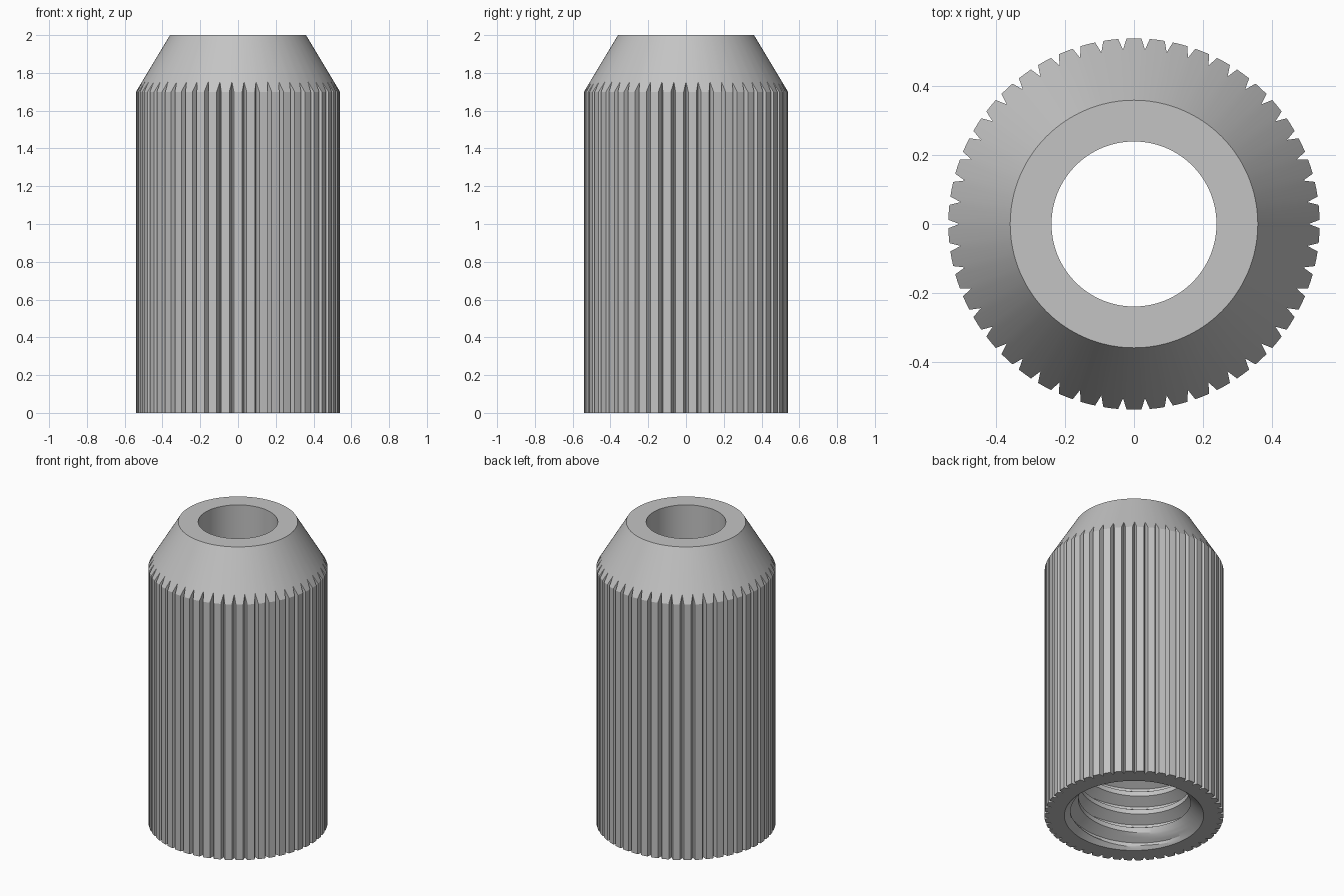
import bpy, bmesh, math

cube = bpy.data.objects.get("Cube")
if cube:
    bpy.data.objects.remove(cube, do_unlink=True)

# Main dimensions
TEETH = 50
R_OUT, R_ROOT, R_TOP, R_BORE = 0.54, 0.508, 0.36, 0.24
HEIGHT, SHOULDER = 2.0, 1.7
R_MOUTH, PITCH, THREAD_TOP = 0.42, 0.125, 1.4
CREST, ROOT = 0.335, 0.40
STEP = math.tau / TEETH
HALF_TOOTH = 0.32 * STEP


def cone_z(r):
    """Height of the conical nose at radius r."""
    return HEIGHT - (r - R_TOP) * (HEIGHT - SHOULDER) / (R_OUT - R_TOP)


def thread_radius(t):
    """Trapezoid thread profile, t running 0 to 1 over one pitch."""
    if t < 0.25:
        return CREST
    rise = min((t - 0.25) / 0.31, (1 - t) / 0.31, 1)
    return CREST + (ROOT - CREST) * rise


# Angles and radii round the knurl: three points per tooth and one groove root
stations = []
for i in range(TEETH):
    middle = (i + 0.5) * STEP
    stations += [(i * STEP, R_ROOT), (middle - HALF_TOOTH, R_OUT),
                 (middle, R_OUT), (middle + HALF_TOOTH, R_OUT)]
stations.append((math.tau, R_ROOT))

# Rows of the helical thread, as fractions of a pitch
phases = [0, 0.25, 0.33, 0.41, 0.49, 0.56, 0.69, 0.77, 0.85, 0.93]
turns = math.ceil(THREAD_TOP / PITCH) + 1
rows = [(turn, t) for turn in range(-2, turns) for t in phases]


def section(angle, r_outer):
    """Closed radial section: outer wall, nose, bore, then thread."""
    pts = [(r_outer, 0), (r_outer, cone_z(r_outer)), (R_TOP, HEIGHT),
           (R_BORE, HEIGHT), (R_BORE, THREAD_TOP)]
    for turn, t in reversed(rows):
        z = PITCH * (turn + t + angle / math.tau)
        if z >= THREAD_TOP:
            pts.append((R_BORE, THREAD_TOP))
        elif z <= 0:
            pts.append((R_MOUTH, 0))
        else:
            # The mouth chamfer cuts the first threads
            pts.append((max(thread_radius(t), R_MOUTH - z), z))
    return pts


bm = bmesh.new()
columns = []
for angle, radius in stations:
    columns.append([bm.verts.new((r * math.cos(angle), r * math.sin(angle), z))
                    for r, z in section(angle, radius)])
for a, b in zip(columns, columns[1:]):
    for j in range(len(a)):
        k = (j + 1) % len(a)
        bm.faces.new((a[j], b[j], b[k], a[k]))
bmesh.ops.remove_doubles(bm, verts=bm.verts, dist=1e-5)
bmesh.ops.dissolve_degenerate(bm, edges=bm.edges, dist=1e-5)
bmesh.ops.recalc_face_normals(bm, faces=bm.faces)

# Sleeve object and its single metal colour
mesh = bpy.data.meshes.new("knurled_sleeve")
bm.to_mesh(mesh)
bm.free()
sleeve = bpy.data.objects.new("knurled_sleeve", mesh)
bpy.context.collection.objects.link(sleeve)

grey = bpy.data.materials.new("plain grey metal")
grey.use_nodes = True
colour = (0.55, 0.55, 0.55, 1)
grey.diffuse_color = colour
grey.node_tree.nodes["Principled BSDF"].inputs["Base Color"].default_value = colour
mesh.materials.append(grey)

bpy.ops.object.select_all(action="DESELECT")
sleeve.select_set(True)
bpy.context.view_layer.objects.active = sleeve
bpy.ops.object.shade_smooth_by_angle(angle=math.radians(25))
